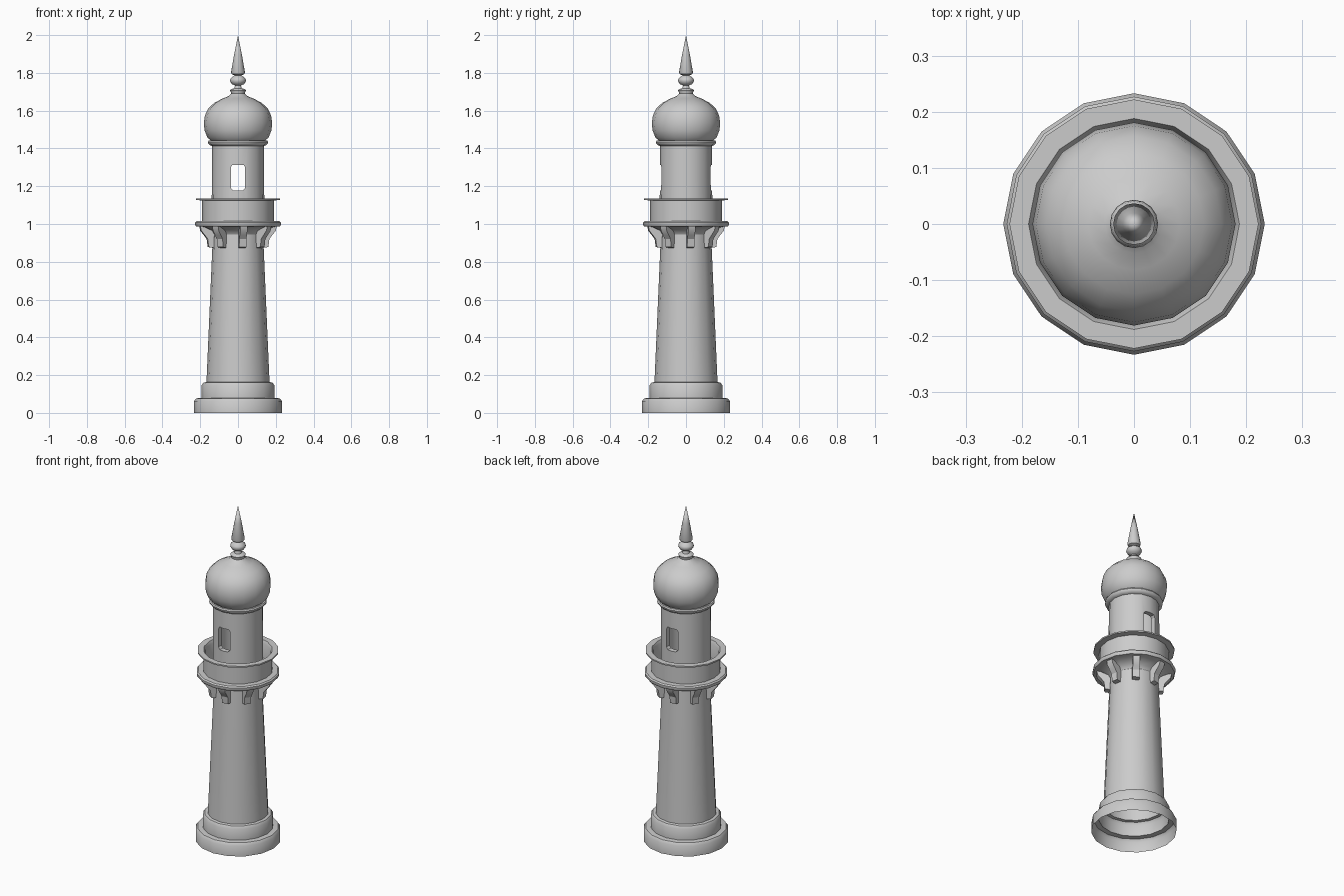
import bpy, bmesh
from math import sin, cos, tau, radians

if "Cube" in bpy.data.objects:
    bpy.data.objects.remove(bpy.data.objects["Cube"])

SIDES = 16


def finish(name, bm, angle=40):
    bmesh.ops.remove_doubles(bm, verts=bm.verts, dist=1e-5)
    bmesh.ops.recalc_face_normals(bm, faces=bm.faces)
    mesh = bpy.data.meshes.new(name)
    bm.to_mesh(mesh)
    bm.free()
    ob = bpy.data.objects.new(name, mesh)
    bpy.context.collection.objects.link(ob)
    smooth(ob, angle)
    return ob


def smooth(ob, angle=40):
    bpy.ops.object.select_all(action='DESELECT')
    ob.select_set(True)
    bpy.context.view_layer.objects.active = ob
    bpy.ops.object.shade_smooth_by_angle(angle=radians(angle))


def lathe(name, profile, closed=False, angle=40):
    """Revolve (radius, z) points around the z axis."""
    bm = bmesh.new()
    rings = [[bm.verts.new((r * cos(tau * i / SIDES), r * sin(tau * i / SIDES), z))
              for i in range(SIDES)] for r, z in profile]
    pairs = list(zip(rings, rings[1:]))
    if closed:
        pairs.append((rings[-1], rings[0]))
    for a, b in pairs:
        for i in range(SIDES):
            j = (i + 1) % SIDES
            bm.faces.new((a[i], a[j], b[j], b[i]))
    return finish(name, bm, angle)


def prism(name, outline, half, turns=(0,), angle=30):
    """Extrude an (out, z) outline sideways and repeat it around the axis."""
    bm = bmesh.new()
    for t in turns:
        c, s = cos(t), sin(t)
        sides = [[bm.verts.new((r * c - w * s, r * s + w * c, z)) for r, z in outline]
                 for w in (-half, half)]
        bm.faces.new(sides[0])
        bm.faces.new(sides[1][::-1])
        n = len(outline)
        for i in range(n):
            j = (i + 1) % n
            bm.faces.new((sides[0][i], sides[1][i], sides[1][j], sides[0][j]))
    return finish(name, bm, angle)


# Stepped base and tapering shaft, open underneath
lathe("base_and_shaft", [(0.233, 0), (0.233, 0.062), (0.222, 0.077), (0.193, 0.079),
                         (0.193, 0.145), (0.183, 0.16), (0.167, 0.163),
                         (0.133, 0.945)])

# Balcony: flared underside, floor slab, parapet and thin rim
lathe("balcony", [(0.133, 0.945), (0.145, 0.965), (0.19, 0.985), (0.222, 0.988),
                  (0.227, 0.995), (0.227, 1.008), (0.22, 1.015), (0.19, 1.016),
                  (0.19, 1.124), (0.222, 1.128), (0.222, 1.136), (0.188, 1.136),
                  (0.18, 1.12), (0.18, 1.016), (0.13, 1.016)])

# Eight brackets under the balcony
prism("brackets", [(0.12, 0.99), (0.205, 0.99), (0.2, 0.965), (0.18, 0.94),
                   (0.165, 0.92), (0.16, 0.878), (0.12, 0.872)], 0.019,
      [radians(-81 + 45 * k) for k in range(8)])

# Hollow lantern room, cut through from front to back
room = lathe("lantern_room", [(0.14, 1.01), (0.137, 1.43), (0.11, 1.43), (0.11, 1.01)],
             closed=True)
cutter = prism("window_cutter",
               [(-0.038, 1.19), (-0.026, 1.178), (0.026, 1.178), (0.038, 1.19),
                (0.038, 1.30), (0.03, 1.313), (-0.03, 1.313), (-0.038, 1.30)], 0.4)
cutter.hide_render = True
mod = room.modifiers.new("windows", 'BOOLEAN')
mod.object = cutter
mod.operation = 'DIFFERENCE'
mod.solver = 'EXACT'
bpy.context.view_layer.objects.active = room
bpy.ops.object.modifier_apply(modifier=mod.name)
bpy.data.objects.remove(cutter)
smooth(room)

# Cornice ring below the dome
lathe("cornice", [(0.13, 1.412), (0.145, 1.415), (0.157, 1.425), (0.159, 1.435),
                  (0.154, 1.442), (0.13, 1.443)], closed=True)

# Onion dome
lathe("dome", [(0.142, 1.44), (0.162, 1.458), (0.177, 1.495), (0.181, 1.535),
               (0.175, 1.575), (0.157, 1.612), (0.125, 1.642), (0.082, 1.664),
               (0.052, 1.676), (0.036, 1.69)], angle=60)

# Finial: collar, ball and spike
lathe("finial_collar", [(0.036, 1.67), (0.036, 1.692), (0.042, 1.708), (0.036, 1.714),
                        (0.02, 1.718), (0.014, 1.74)])
lathe("finial_ball", [(0.012, 1.732), (0.032, 1.74), (0.043, 1.757), (0.04, 1.77),
                      (0.025, 1.782), (0.012, 1.79)], angle=60)
lathe("finial_spike", [(0.012, 1.785), (0.033, 1.793), (0.037, 1.803),
                       (0.02, 1.90), (0, 2.0)])
